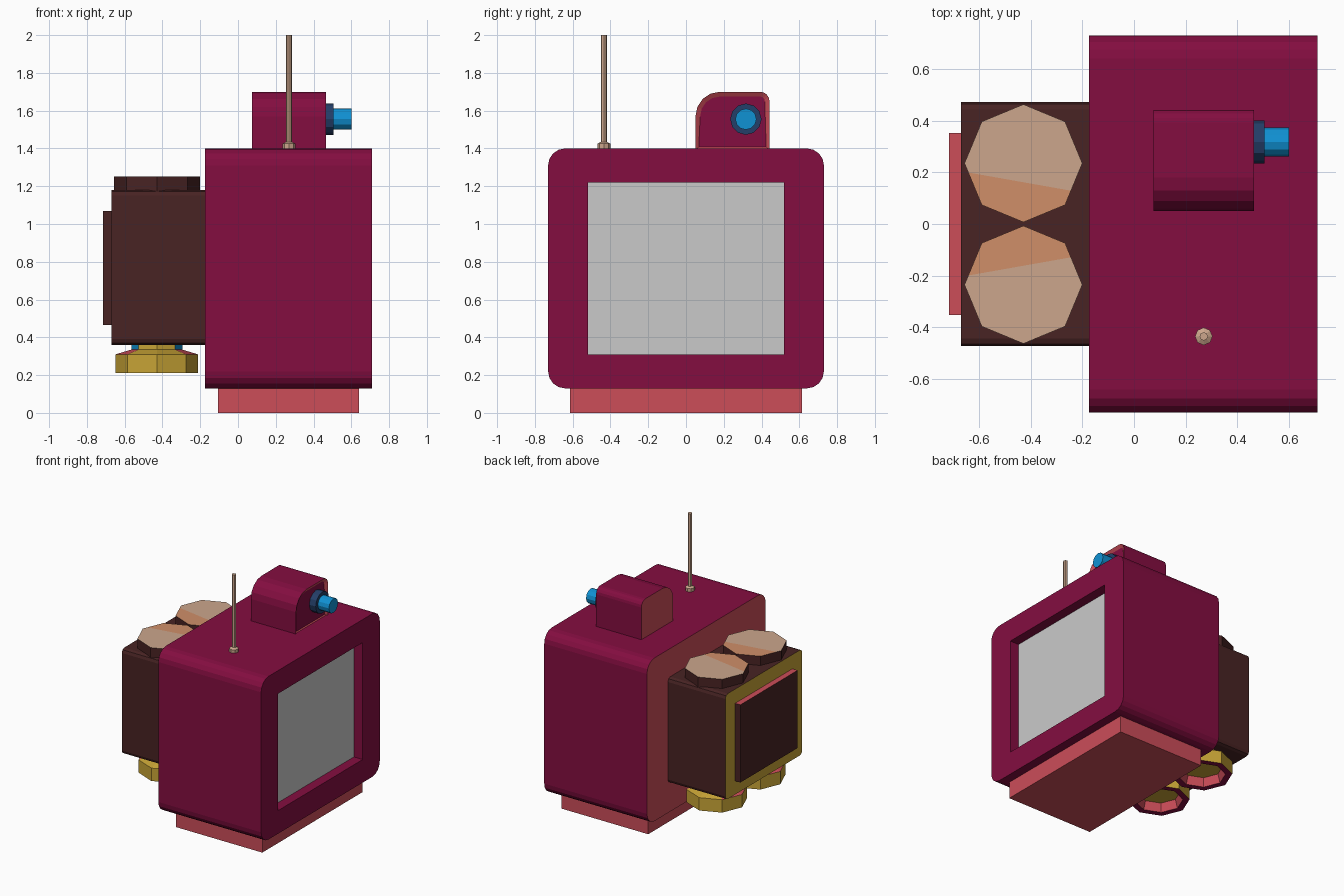
import bpy, bmesh, math
from mathutils import Vector, Matrix

if "Cube" in bpy.data.objects:
    bpy.data.objects.remove(bpy.data.objects["Cube"])


def srgb(r, g, b):
    def lin(c):
        c /= 255
        return c / 12.92 if c <= 0.04045 else ((c + 0.055) / 1.055) ** 2.4
    return (lin(r), lin(g), lin(b), 1)


COLOURS = {
    "maroon": (132, 13, 64), "coral": (204, 77, 89), "dark_brown": (72, 35, 35),
    "gold": (200, 164, 54), "blue": (16, 146, 212), "navy": (36, 62, 104),
    "screen_grey": (202, 202, 202), "tan": (204, 166, 140), "orange": (208, 143, 105),
}
NAMES = list(COLOURS)
MATS = []
for n, c in COLOURS.items():
    m = bpy.data.materials.new(n)
    m.diffuse_color = srgb(*c)
    m.use_nodes = True
    m.node_tree.nodes["Principled BSDF"].inputs["Base Color"].default_value = m.diffuse_color
    MATS.append(m)
ID = NAMES.index


def finish(name, bm, recalc=True):
    if recalc:
        bmesh.ops.recalc_face_normals(bm, faces=bm.faces)
    me = bpy.data.meshes.new(name)
    bm.to_mesh(me)
    bm.free()
    for m in MATS:
        me.materials.append(m)
    ob = bpy.data.objects.new(name, me)
    bpy.context.collection.objects.link(ob)
    return ob


def rounded(y0, y1, z0, z1, radii, seg=4):
    """Rounded rectangle in YZ; radii run from lower -y corner round to upper -y."""
    pts = []
    for i, (y, z, sy, sz) in enumerate([(y0, z0, 1, 1), (y1, z0, -1, 1),
                                        (y1, z1, -1, -1), (y0, z1, 1, -1)]):
        r = radii[i]
        if r == 0:
            pts.append((y, z))
            continue
        for k in range(seg + 1):
            a = math.pi + math.pi / 2 * (i + k / seg)
            pts.append((y + sy * r + r * math.cos(a), z + sz * r + r * math.sin(a)))
    return pts


def prism(name, x0, x1, pts, colour, rule=None, rim=None):
    """Extrude a YZ profile along x; rule(normal) may override the colour.
    rim = (width, depth, colour) sinks the +x face inside a coloured rim."""
    bm = bmesh.new()
    f = bm.faces.new([bm.verts.new((x0, y, z)) for y, z in pts])
    top = bmesh.ops.extrude_face_region(bm, geom=[f])["geom"]
    bmesh.ops.translate(bm, vec=(x1 - x0, 0, 0),
                        verts=[v for v in top if isinstance(v, bmesh.types.BMVert)])
    bmesh.ops.recalc_face_normals(bm, faces=bm.faces)
    bm.normal_update()
    for f in bm.faces:
        f.material_index = ID((rule and rule(f.normal)) or colour)
    if rim:
        cap = max(bm.faces, key=lambda f: f.calc_center_median().x)
        ring = bmesh.ops.inset_region(bm, faces=[cap], thickness=rim[0])["faces"]
        for f in ring:
            f.material_index = ID(rim[2])
        bmesh.ops.translate(bm, vec=(-rim[1], 0, 0),
                            verts=list(cap.verts))
    return finish(name, bm)


def box(name, x0, x1, y0, y1, z0, z1, colour, rule=None):
    return prism(name, x0, x1, rounded(y0, y1, z0, z1, (0, 0, 0, 0)), colour, rule)


def lathe(name, centre, rings, bands, caps, sides=8, axis="Z"):
    """Stack of (radius, height) rings; bands colour the sides, caps the two ends."""
    bm = bmesh.new()
    loops = [[bm.verts.new((r * math.cos(2 * math.pi * k / sides),
                            r * math.sin(2 * math.pi * k / sides), h))
              for k in range(sides)] for r, h in rings]
    for a, b, col in zip(loops, loops[1:], bands):
        for k in range(sides):
            j = (k + 1) % sides
            bm.faces.new((a[k], a[j], b[j], b[k])).material_index = ID(col)
    bm.faces.new(loops[0]).material_index = ID(caps[0])
    bm.faces.new(loops[-1]).material_index = ID(caps[1])
    if axis == "X":
        bm.transform(Matrix.Rotation(math.pi / 2, 4, "Y"))
    bm.transform(Matrix.Translation(centre))
    return finish(name, bm)


# main cabinet with coral back and a recessed window on its +x side
cabinet = prism("cabinet", -0.175, 0.71,
                rounded(-0.73, 0.73, 0.13, 1.40, (0.09,) * 4), "maroon",
                lambda n: "coral" if n.x < -0.9 else None)
cutter = box("window_cutter", 0.63, 0.80, -0.52, 0.52, 0.31, 1.22, "maroon")
cutter.hide_render = True
cutter.hide_viewport = True
cut = cabinet.modifiers.new("window", "BOOLEAN")
cut.operation, cut.solver, cut.object = "DIFFERENCE", "EXACT", cutter
box("screen", 0.628, 0.634, -0.52, 0.52, 0.31, 1.22, "screen_grey")

# plinth
box("plinth", -0.105, 0.64, -0.615, 0.615, 0, 0.13, "coral")

# rear pack with gold back and raised panel
prism("rear_pack", -0.67, -0.175,
      rounded(-0.473, 0.473, 0.36, 1.18, (0.03,) * 4, 2), "dark_brown",
      lambda n: "gold" if n.x < -0.9 else None)
box("rear_panel", -0.715, -0.67, -0.352, 0.352, 0.465, 1.07, "dark_brown",
    lambda n: "coral" if abs(n.z) > 0.9 else None)

for side, s in (("left", 1), ("right", -1)):
    # eight-sided tank lid, its top split into tan and orange
    lid = lathe(side + "_tank_lid", (-0.428, 0.235 * s, 0),
                [(0.228, 1.17), (0.228, 1.252)], ["dark_brown"],
                ["dark_brown", "tan"])
    bm = bmesh.new()
    bm.from_mesh(lid.data)
    top = max(bm.faces, key=lambda f: f.calc_center_median().z)
    point = Vector((-0.645, 0.2 * s, 1.252))
    normal = Vector((0.07, 0.395 * s, 0)).normalized()
    bmesh.ops.bisect_plane(bm, geom=[top] + list(top.edges) + list(top.verts),
                           plane_co=point, plane_no=normal)
    for f in bm.faces:
        c = f.calc_center_median()
        if c.z > 1.25 and (c - point).dot(normal) < 0:
            f.material_index = ID("orange")
    bm.to_mesh(lid.data)
    bm.free()

    # hollow thruster nozzle
    nozzle = lathe(side + "_nozzle", (-0.43, 0.235 * s, 0),
                   [(0.135, 0.37), (0.135, 0.335), (0.218, 0.31), (0.218, 0.21),
                    (0.17, 0.21), (0.15, 0.275)],
                   ["blue", "coral", "gold", "maroon", "coral"], ["gold", "gold"])
    for p in nozzle.data.polygons:
        if p.center.z > 0.315 and abs(p.normal.y) > abs(p.normal.x) * 1.2:
            p.material_index = ID("gold")

# camera housing on the roof, coral rim and back
prism("camera_housing", 0.075, 0.465,
      rounded(0.05, 0.442, 1.39, 1.70, (0, 0, 0.05, 0.13)), "maroon",
      lambda n: "coral" if n.x < -0.9 else None, rim=(0.025, 0.015, "coral"))
lathe("camera_lens", (0, 0.317, 1.555),
      [(0.083, 0.44), (0.083, 0.505), (0.056, 0.505), (0.056, 0.60)],
      ["navy", "navy", "blue"], ["navy", "blue"], 12, "X")

# antenna
lathe("antenna", (0.27, -0.435, 0),
      [(0.034, 1.395), (0.034, 1.425), (0.016, 1.435), (0.016, 2.0)],
      ["tan"] * 3, ["tan", "tan"])
